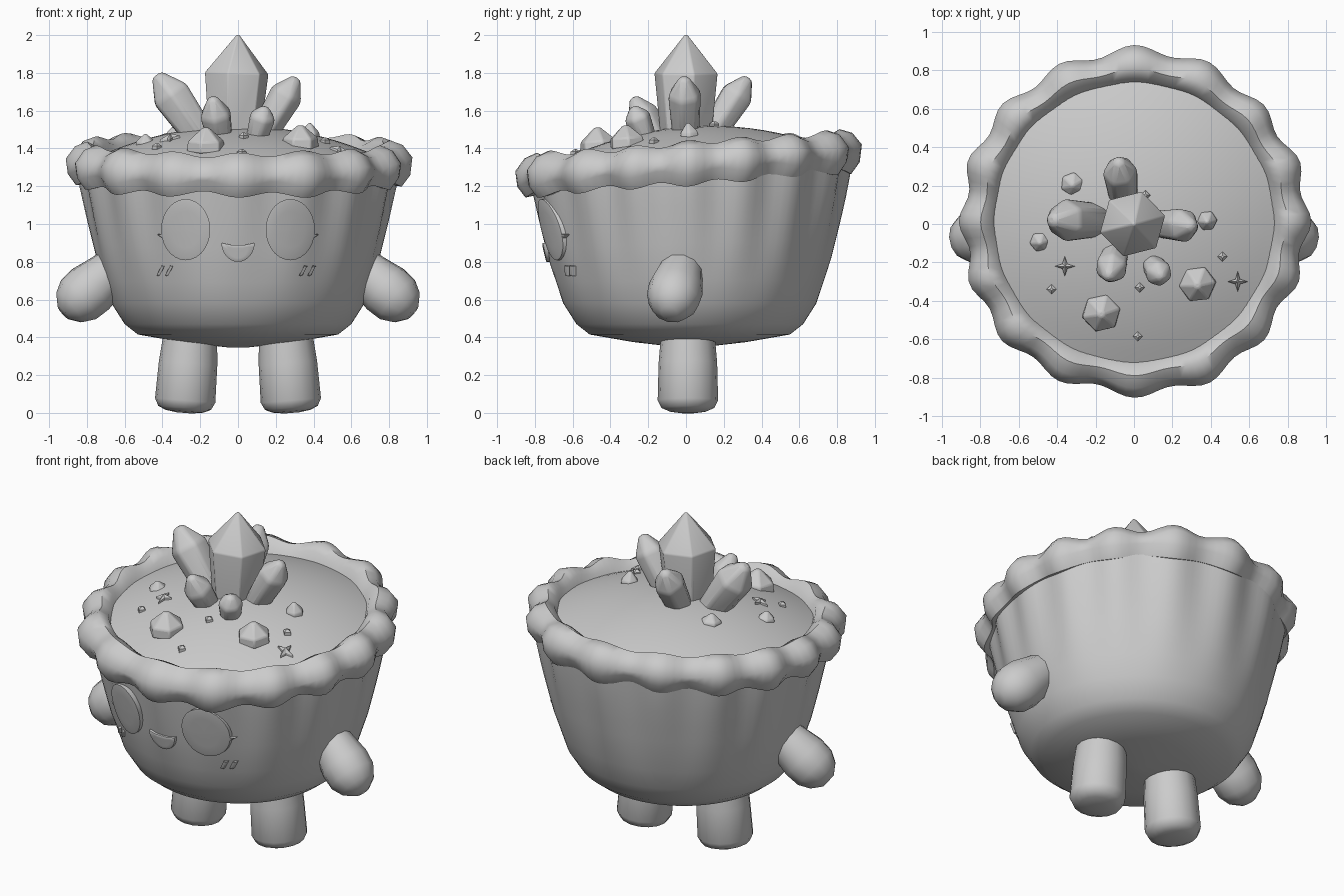
import bpy, bmesh, math, random
from mathutils import Vector

random.seed(4)
if "Cube" in bpy.data.objects:
    bpy.data.objects.remove(bpy.data.objects["Cube"])

clay = bpy.data.materials.new("plain_grey")
clay.use_nodes = True
GREY = (0.6, 0.6, 0.6, 1)
clay.diffuse_color = GREY
clay.node_tree.nodes["Principled BSDF"].inputs["Base Color"].default_value = GREY

BUMPS = 16
TILT = 0.075      # the rim rises towards the back
SHIFT = 0.02      # the cup leans slightly back


def finish(name, bm, angle=40, bevel=0):
    bmesh.ops.recalc_face_normals(bm, faces=bm.faces[:])
    mesh = bpy.data.meshes.new(name)
    bm.to_mesh(mesh)
    bm.free()
    mesh.materials.append(clay)
    ob = bpy.data.objects.new(name, mesh)
    bpy.context.collection.objects.link(ob)
    if bevel:
        mod = ob.modifiers.new("soft_edges", "BEVEL")
        mod.width, mod.segments, mod.limit_method = bevel, 2, "ANGLE"
    bpy.ops.object.select_all(action="DESELECT")
    ob.select_set(True)
    bpy.context.view_layer.objects.active = ob
    bpy.ops.object.shade_smooth_by_angle(angle=math.radians(angle))
    return ob


def loft(name, rings, closed=False, cap=True, **kw):
    """Skin a list of equal-length point rings."""
    bm = bmesh.new()
    rows = [[bm.verts.new(p) for p in ring] for ring in rings]
    n = len(rows[0])
    for a, b in zip(rows, rows[1:] + rows[:1] if closed else rows[1:]):
        for i in range(n):
            j = (i + 1) % n
            bm.faces.new((a[i], a[j], b[j], b[i]))
    if cap and not closed:
        bm.faces.new(rows[0])
        bm.faces.new(rows[-1])
    return finish(name, bm, **kw)


def spindle(name, start, end, profile, sides, spin=0.0, squash=1.0, **kw):
    """Sweep (fraction along, radius) pairs along an axis."""
    start, end = Vector(start), Vector(end)
    axis = end - start
    turn = Vector((0, 0, 1)).rotation_difference(axis)
    rings = []
    for t, r in profile:
        ring = []
        for i in range(sides):
            a = spin + math.tau * i / sides
            ring.append(start + axis * t + turn @ Vector((r * math.cos(a), r * squash * math.sin(a), 0)))
        rings.append(ring)
    return loft(name, rings, **kw)


# Cup body: radius by height, with pleats that fade downwards
WALL = [(0.345, 0.04), (0.375, 0.3), (0.415, 0.53), (0.47, 0.6), (0.58, 0.67),
        (0.8, 0.74), (1.0, 0.785), (1.2, 0.825), (1.4, 0.85)]


def wall_radius(z):
    for (z0, r0), (z1, r1) in zip(WALL, WALL[1:]):
        if z <= z1:
            return r0 + (r1 - r0) * max(0, z - z0) / (z1 - z0)
    return WALL[-1][1]


def wave(a):
    return math.cos(BUMPS * (a + math.pi / 2) + 0.9 * math.sin(2 * a))


def pleat(z, a):
    return 0.016 * min(1, max(0, (z - 0.65) / 0.6)) * wave(a)


def on_wall(a, z):
    r = wall_radius(z) + pleat(z, a)
    return Vector((r * math.cos(a), r * math.sin(a) + SHIFT, z))


STEPS = 128
angles = [math.tau * i / STEPS for i in range(STEPS)]
levels = [z for z, r in WALL[:5]] + [0.7, 0.8, 0.9, 1.0, 1.1, 1.2, 1.28]
body_rings = [[on_wall(a, z + TILT * 0.8 * math.sin(a) * max(0, z - 0.6) / 0.7) for a in angles]
              for z in levels]
loft("cup_body", body_rings)

# Crimped rim: one cross-section carried round with a scalloped outline
SECTION = [(0.79, -0.09), (0.845, -0.1), (0.885, -0.04), (0.895, 0.02), (0.85, 0.085),
           (0.79, 0.11), (0.74, 0.08), (0.71, 0.0)]
rim = []
for a in angles:
    w = wave(a) + 0.3 * math.sin(5 * a + 1)
    ring = []
    for r, z in SECTION:
        outer = (r - 0.69) / 0.2
        rr = r + 0.022 * w * outer
        y = rr * math.sin(a) + 0.01
        ring.append((rr * math.cos(a), y, 1.315 + z + TILT * y + 0.014 * w * (1 if z > 0 else -1)))
    rim.append(ring)
loft("crimped_rim", rim, closed=True, angle=50)


# Domed filling
def dome_z(x, y):
    rho = (x * x + y * y) / 0.74 ** 2
    return 1.355 + TILT * y + 0.16 * (1 - rho)


def dome_ring(r):
    return [(r * math.cos(a), r * math.sin(a) + 0.03,
             dome_z(r * math.cos(a), r * math.sin(a) + 0.03)) for a in angles[::2]]


loft("domed_filling", [dome_ring(0.76 * k / 10) for k in range(10, 0, -1)] + [dome_ring(0.004)])

# Arms and legs, mirrored
for side, label in ((1, "left"), (-1, "right")):
    spindle(label + "_arm", (side * 0.6, -0.01, 0.81), (side * 0.925, -0.09, 0.53),
            [(0, 0.105), (0.3, 0.125), (0.55, 0.145), (0.75, 0.14), (0.9, 0.105), (1, 0.045)],
            12, angle=60)
    spindle(label + "_leg", (side * 0.25, 0.01, 0.44), (side * 0.285, 0.01, 0),
            [(0, 0.14), (0.4, 0.155), (0.85, 0.16), (0.94, 0.14), (0.98, 0.1), (1, 0.04)],
            16, angle=60)

# Crystal cluster: base, tip, radius
CRYSTALS = [
    ("main_crystal", (-0.02, 0, 1.42), (0, 0, 2.0), 0.175, 0.65),
    ("right_crystal", (-0.17, 0.02, 1.42), (-0.43, 0.02, 1.79), 0.115, 0.72),
    ("left_crystal", (0.1, 0, 1.42), (0.31, -0.01, 1.775), 0.095, 0.75),
    ("back_crystal", (-0.05, 0.1, 1.42), (-0.08, 0.33, 1.775), 0.095, 0.75),
    ("front_crystal", (-0.09, -0.14, 1.42), (-0.135, -0.28, 1.67), 0.09, 0.65),
    ("small_crystal", (0.09, -0.2, 1.42), (0.145, -0.28, 1.62), 0.075, 0.75),
]
for i, (name, base, tip, r, shoulder) in enumerate(CRYSTALS):
    blunt = 0.01 if i == 0 else r * 0.3
    spindle(name, base, tip, [(0, r * 0.78), (shoulder, r), (1, blunt)], 6,
            spin=0.25 + 0.3 * i, angle=50, bevel=0.018)

# Loose nuggets on the filling: x, y, radius, height
NUGGETS = [(-0.17, -0.46, 0.105, 0.1), (0.33, -0.31, 0.1, 0.09), (-0.32, 0.21, 0.065, 0.04),
           (-0.49, -0.09, 0.055, 0.04), (0.38, 0.02, 0.055, 0.06)]
for i, (x, y, r, h) in enumerate(NUGGETS):
    z = dome_z(x, y)
    spindle(f"nugget_{i + 1}", (x, y, z - 0.03), (x, y - 0.01, z + h),
            [(0, r), (0.45, r * 0.95), (1, r * 0.18)], 6, spin=random.random(), angle=35, bevel=0.008)

# Tiny chips and four-pointed sparkles
CHIPS = [(0.06, 0.15), (0.46, -0.17), (0.03, -0.33), (-0.43, -0.34), (0.02, -0.585)]
for i, (x, y) in enumerate(CHIPS):
    z = dome_z(x, y)
    spindle(f"chip_{i + 1}", (x, y, z - 0.02), (x, y, z + 0.025),
            [(0, 0.026), (0.7, 0.026), (1, 0.008)], 4, angle=30)
for i, (x, y) in enumerate([(-0.36, -0.22), (0.54, -0.3)]):
    rings = []
    for lift, scale in ((-0.02, 1), (0.012, 1), (0.03, 0.1)):
        ring = []
        for k in range(8):
            r = (0.052 if k % 2 == 0 else 0.018) * scale
            a = math.tau * k / 8
            px, py = x + r * math.cos(a), y + r * math.sin(a)
            ring.append((px, py, dome_z(px, py) + lift))
        rings.append(ring)
    loft(f"sparkle_{i + 1}", rings, angle=30)


# Face plates that follow the front wall
def front_point(x, z, lift):
    a = -math.acos(max(-1, min(1, x / (wall_radius(z) + lift))))
    zz = z + 0.04
    r = max(wall_radius(z), wall_radius(zz)) + 0.016 * min(1, max(0, (z - 0.65) / 0.6)) + lift
    return (x, r * math.sin(a) + SHIFT, z)


def face_plate(name, outline, lift=0.007):
    cx = sum(p[0] for p in outline) / len(outline)
    cz = sum(p[1] for p in outline) / len(outline)
    rings = []
    for scale, up in ((1, lift - 0.035), (1, lift - 0.002), (0.93, lift), (0.6, lift), (0.3, lift), (0.03, lift)):
        rings.append([front_point(cx + (x - cx) * scale, cz + (z - cz) * scale, up) for x, z in outline])
    loft(name, rings, angle=45)


def oval(cx, cz, rx, rz, n=28):
    return [(cx + rx * math.cos(math.tau * k / n), cz + rz * math.sin(math.tau * k / n)) for k in range(n)]


for s, label in ((1, "left"), (-1, "right")):
    face_plate(label + "_eye", oval(s * 0.277, 0.97, 0.13, 0.162))
    face_plate(label + "_lash", [(s * 0.36, 0.9), (s * 0.43, 0.945), (s * 0.39, 0.95)], 0.004)
    # Slanted cheek dashes
    for k, x in enumerate((0.355, 0.4)):
        c = s * x - 0.01
        face_plate(f"{label}_cheek_dash_{k + 1}",
                   [(c - 0.022, 0.727), (c - 0.006, 0.724), (c + 0.022, 0.777), (c + 0.006, 0.78)])
mouth = [(0.088 * math.cos(a), 0.9 + 0.1 * math.sin(a)) for a in
         [math.pi + math.pi * k / 14 for k in range(15)]]
face_plate("mouth", mouth + [(0.04, 0.89), (-0.04, 0.89)])
